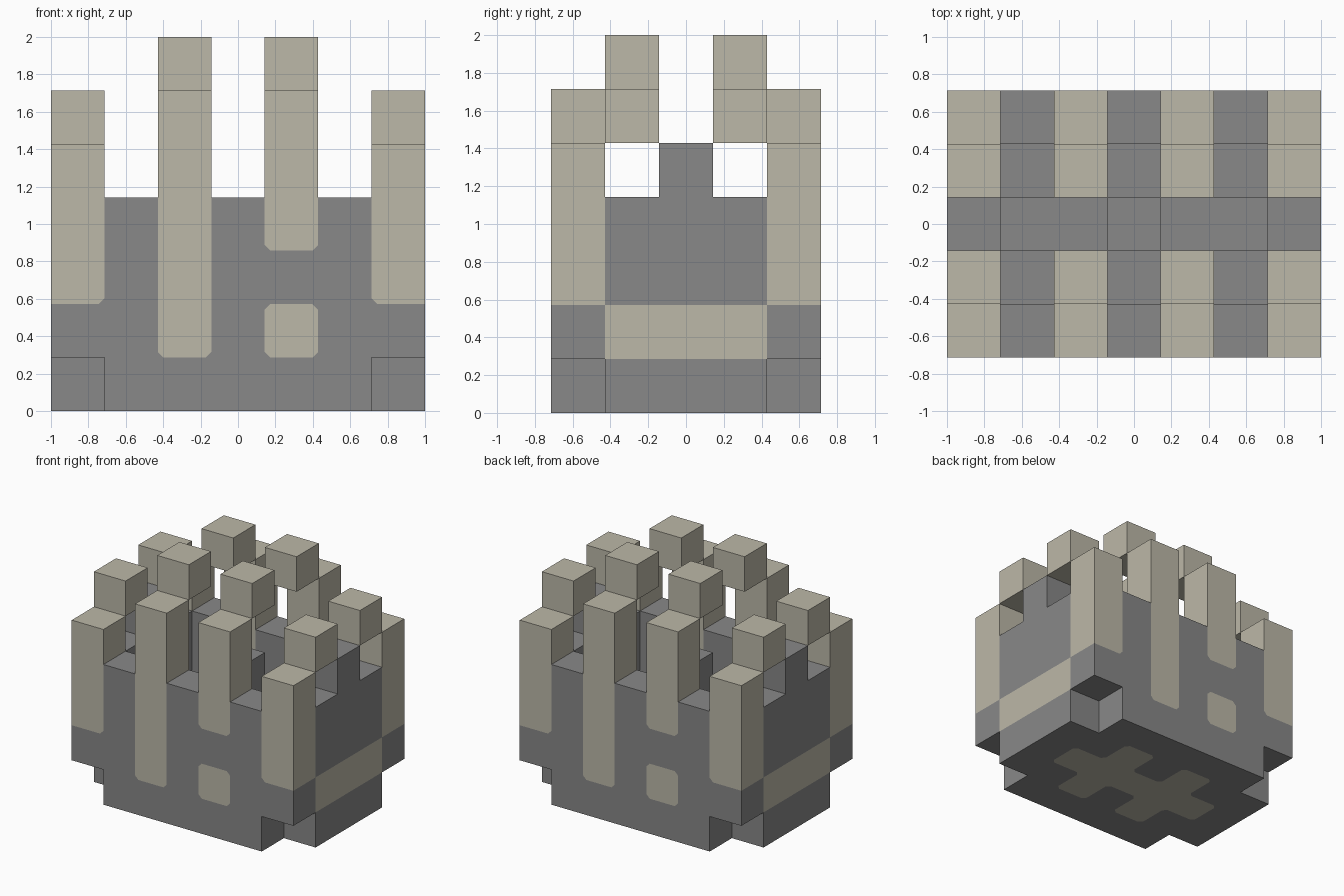
import bpy
import bmesh
from mathutils import Vector

old = bpy.data.objects.get("Cube")
if old:
    bpy.data.objects.remove(old, do_unlink=True)

U = 2 / 7                 # one block
NX, NY = 7, 5             # footprint in blocks
GREY, TAN = 0, 1


def material(name, rgb):
    m = bpy.data.materials.new(name)
    m.use_nodes = True
    m.diffuse_color = (*rgb, 1)
    m.node_tree.nodes["Principled BSDF"].inputs["Base Color"].default_value = (*rgb, 1)
    return m


MATS = [material("stone grey", (0.246, 0.246, 0.246)),
        material("bone tan", (0.503, 0.479, 0.392))]
parts = {}                # part name -> {cell: colour}


def fill(part, xs, ys, zs, colour):
    """Fill blocks and their half-turn copies."""
    cells = parts.setdefault(part, {})
    for x in xs:
        for y in ys:
            for z in zs:
                cells[x, y, z] = colour
                cells[NX - 1 - x, NY - 1 - y, z] = colour


# Base slab with its tan pattern and a raised strip inside
fill("body", range(1, 6), range(5), [0], GREY)
fill("body", [0], range(1, 4), [0], GREY)
fill("body", range(1, 6), [2], [0], TAN)
fill("body", [2, 4], [1, 3], [0], TAN)
fill("body", range(1, 6), [2], [1], GREY)

# Outer walls, tan side bands and middle side battlements
fill("body", range(7), [0], range(1, 4), GREY)
fill("body", [6], range(1, 4), range(1, 4), GREY)
fill("body", [6], range(1, 4), [1], TAN)
fill("body", [6], [2], [4], GREY)

# Tan corner posts and front and back posts
fill("body", [0, 6], [0], range(2, 5), TAN)
fill("body", [2], [0], range(1, 6), TAN)
fill("body", [4], [0], [1, 3, 4, 5], TAN)

# Centre pillar
fill("centre_pillar", [3], [2], [2, 3], GREY)

# Floating tips stepping inward from the posts
for x in (0, 2, 4, 6):
    for side, y in (("front", 1), ("back", 3)):
        level = 5 if x in (0, 6) else 6
        parts[f"{side}_tip_{x // 2 + 1}"] = {(x, y, level): TAN}

solid = {c for cells in parts.values() for c in cells}


def build(name, cells):
    bm = bmesh.new()
    verts = {}

    def corner(p):
        key = tuple(p)
        if key not in verts:
            verts[key] = bm.verts.new(((p[0] - NX / 2) * U, (p[1] - NY / 2) * U, p[2] * U))
        return verts[key]

    # Exposed block sides only
    for cell, colour in cells.items():
        for axis in range(3):
            for step in (0, 1):
                near = list(cell)
                near[axis] += 2 * step - 1
                if tuple(near) in solid:
                    continue
                b, c = (axis + 1) % 3, (axis + 2) % 3
                ring = []
                for db, dc in ((0, 0), (1, 0), (1, 1), (0, 1)):
                    p = list(cell)
                    p[axis] += step
                    p[b] += db
                    p[c] += dc
                    ring.append(corner(p))
                face = bm.faces.new(ring if step else ring[::-1])
                face.material_index = colour
    bm.normal_update()

    # Soften the corners of the flush tan markings
    for tan_count, colour in ((1, GREY), (3, TAN)):
        picked = []
        for v in bm.verts:
            fs = v.link_faces
            if len(fs) == 4 and all(f.normal.dot(fs[0].normal) > 0.99 for f in fs):
                if sum(f.material_index for f in fs) == tan_count:
                    picked.append(v)
        if picked:
            bmesh.ops.bevel(bm, geom=picked, offset=0.03, offset_type="OFFSET",
                            segments=1, affect="VERTICES", material=colour)

    mesh = bpy.data.meshes.new(name)
    bm.to_mesh(mesh)
    bm.free()
    for m in MATS:
        mesh.materials.append(m)
    obj = bpy.data.objects.new(name, mesh)
    bpy.context.collection.objects.link(obj)


for part_name, part_cells in parts.items():
    build(part_name, part_cells)
